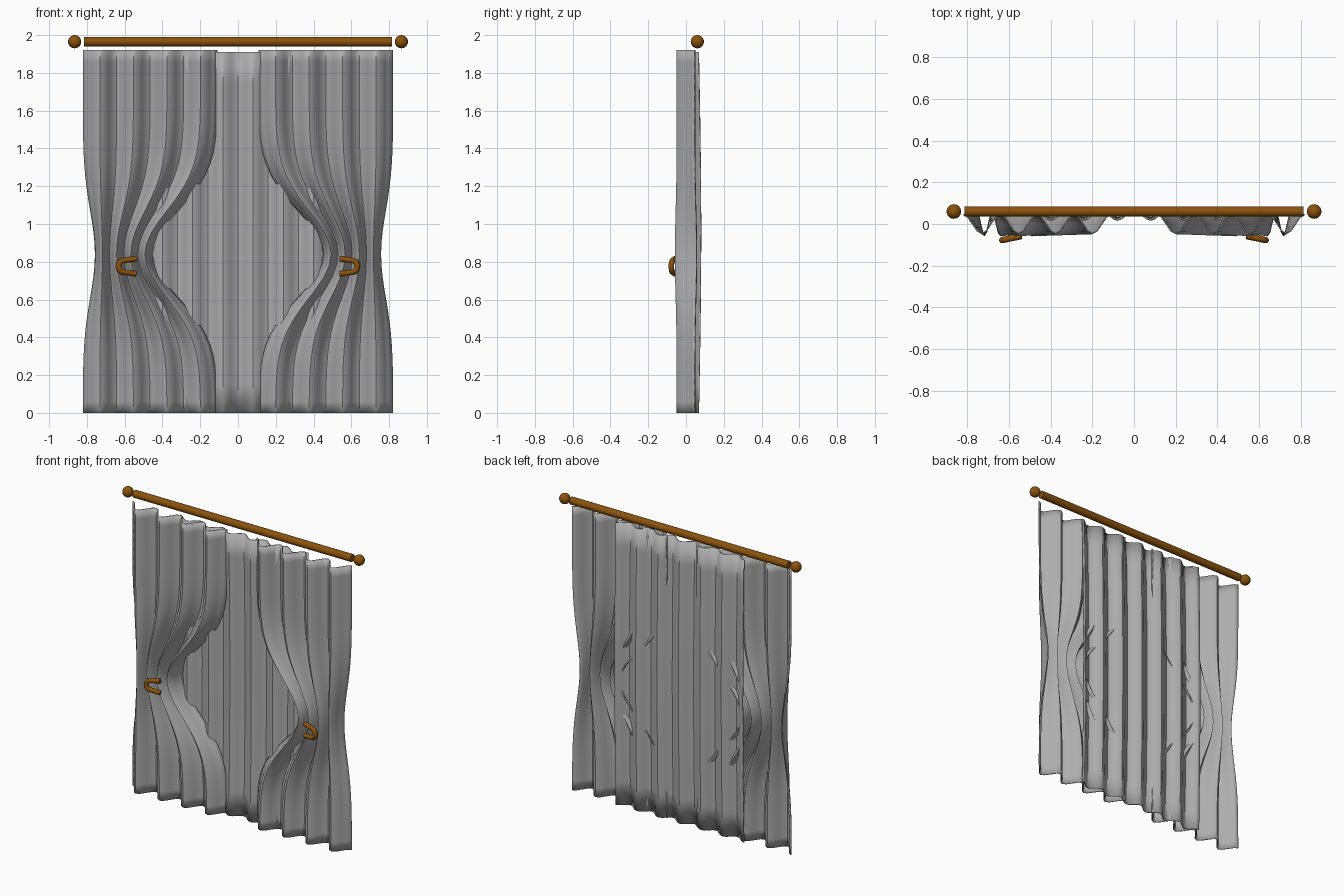
import bpy, math
from mathutils import Vector

cube = bpy.data.objects.get("Cube")
if cube:
    bpy.data.objects.remove(cube, do_unlink=True)


def material(name, color):
    m = bpy.data.materials.new(name)
    m.use_nodes = True
    m.diffuse_color = color
    m.node_tree.nodes["Principled BSDF"].inputs["Base Color"].default_value = color
    return m


fabric = material("grey fabric", (0.42, 0.42, 0.42, 1))
wood = material("brown wood", (0.26, 0.085, 0.004, 1))


def finish(obj, name, mat, angle=30):
    obj.name = name
    obj.data.materials.clear()
    obj.data.materials.append(mat)
    bpy.ops.object.select_all(action='DESELECT')
    obj.select_set(True)
    bpy.context.view_layer.objects.active = obj
    bpy.ops.object.shade_smooth_by_angle(angle=math.radians(angle))
    return obj


def pleated_cloth(name, folds, height, rows, point):
    """Grid of cloth; point(u, wave, z) gives each position."""
    cols = folds * 8
    verts, faces = [], []
    for r in range(rows + 1):
        z = height * r / rows
        for c in range(cols + 1):
            wave = math.cos(2 * math.pi * c / 8)
            verts.append(point(c / cols, wave, z))
    w = cols + 1
    for r in range(rows):
        for c in range(cols):
            a = r * w + c
            faces.append((a, a + 1, a + w + 1, a + w))
    mesh = bpy.data.meshes.new(name)
    mesh.from_pydata(verts, [], faces)
    obj = bpy.data.objects.new(name, mesh)
    bpy.context.collection.objects.link(obj)
    finish(obj, name, fabric)
    thick = obj.modifiers.new("thickness", 'SOLIDIFY')
    thick.thickness = 0.006
    thick.offset = 0
    return obj


def gather(z):
    return math.exp(-0.5 * ((z - 0.84) / 0.23) ** 2)


# Front drapes, gathered outwards at the tiebacks
def drape_point(side):
    def point(u, wave, z):
        g = gather(z)
        inner, outer = 0.11 + 0.345 * g, 0.82 - 0.065 * g
        if side < 0:
            u = 1 - u
        x = inner + (outer - inner) * u
        return (side * x, (0.046 + 0.01 * g) * wave, z)
    return point


for side, label in ((1, "left"), (-1, "right")):
    pleated_cloth(label + "_drape", 4, 1.92, 32, drape_point(side))


# Straight back curtain
def back_point(u, wave, z):
    bulge = 0.012 * math.sin(math.pi * z / 1.91)
    return (-0.48 + 0.96 * u, 0.042 + bulge + 0.024 * wave, z)


pleated_cloth("back_curtain", 6, 1.91, 12, back_point)

# Rod
bpy.ops.mesh.primitive_cylinder_add(vertices=24, radius=0.025, depth=1.63,
                                    location=(0, 0.06, 1.965), rotation=(0, math.pi / 2, 0))
finish(bpy.context.object, "curtain_rod", wood)

# Finials and U-shaped tiebacks
for side, label in ((1, "left"), (-1, "right")):
    bpy.ops.mesh.primitive_uv_sphere_add(segments=24, ring_count=12, radius=0.035,
                                         location=(side * 0.865, 0.06, 1.965))
    finish(bpy.context.object, label + "_finial", wood, 60)

    path = [(0.54, 0.816)]
    for i in range(9):
        a = math.pi / 2 - math.pi * i / 8
        path.append((0.605 + 0.028 * math.cos(a), 0.776 + 0.031 * math.sin(a)))
    path.append((0.54, 0.736))
    curve = bpy.data.curves.new(label + "_tieback", 'CURVE')
    curve.dimensions = '3D'
    curve.bevel_depth = 0.015
    curve.bevel_resolution = 3
    curve.use_fill_caps = True
    spline = curve.splines.new('POLY')
    spline.points.add(len(path) - 1)
    for p, (x, z) in zip(spline.points, path):
        p.co = (side * x, -0.058 - (x - 0.54) * 0.21, z, 1)
    obj = bpy.data.objects.new(label + "_tieback", curve)
    bpy.context.collection.objects.link(obj)
    bpy.ops.object.select_all(action='DESELECT')
    obj.select_set(True)
    bpy.context.view_layer.objects.active = obj
    bpy.ops.object.convert(target='MESH')
    finish(bpy.context.object, label + "_tieback", wood, 50)
